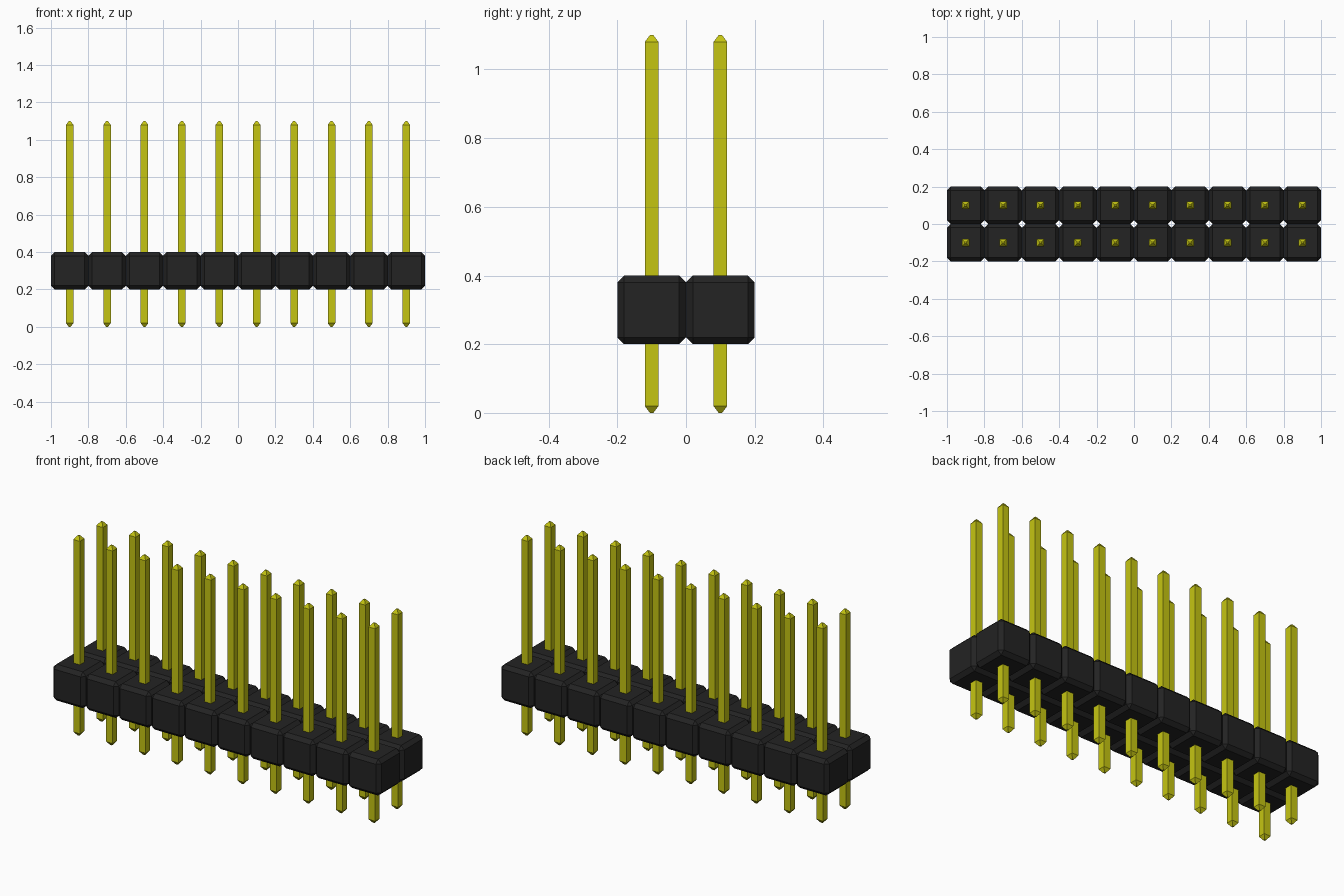
import bpy, bmesh
from mathutils import Matrix

if "Cube" in bpy.data.objects:
    bpy.data.objects.remove(bpy.data.objects["Cube"], do_unlink=True)

COLUMNS, ROWS, PITCH = 10, 2, 0.2
CHAMFER = 0.02
PIN_HALF, TIP_HALF = 0.02, 0.005
BLOCK_Z, PIN_TOP, TIP = 0.3, 1.1, 0.02


def make_material(name, color):
    mat = bpy.data.materials.new(name)
    mat.use_nodes = True
    mat.diffuse_color = color
    mat.node_tree.nodes["Principled BSDF"].inputs["Base Color"].default_value = color
    return mat


def make_mesh(name, bm, mat):
    bmesh.ops.recalc_face_normals(bm, faces=bm.faces)
    mesh = bpy.data.meshes.new(name)
    bm.to_mesh(mesh)
    bm.free()
    mesh.materials.append(mat)
    return mesh


def block_mesh(mat):
    """Plastic cell: a cube with every edge chamfered."""
    bm = bmesh.new()
    bmesh.ops.create_cube(bm, size=PITCH, matrix=Matrix.Translation((0, 0, BLOCK_Z)))
    bmesh.ops.bevel(bm, geom=bm.edges[:], offset=CHAMFER, segments=1, affect='EDGES')
    return make_mesh("housing_cell", bm, mat)


def pin_mesh(mat):
    """Square pin lofted through square sections, tapered at both ends."""
    bm = bmesh.new()
    sections = [(0, TIP_HALF), (TIP, PIN_HALF), (PIN_TOP - TIP, PIN_HALF), (PIN_TOP, TIP_HALF)]
    rings = [[bm.verts.new((sx * r, sy * r, z))
              for sx, sy in ((-1, -1), (1, -1), (1, 1), (-1, 1))] for z, r in sections]
    for low, high in zip(rings, rings[1:]):
        for i in range(4):
            j = (i + 1) % 4
            bm.faces.new((low[i], low[j], high[j], high[i]))
    bm.faces.new(rings[0][::-1])
    bm.faces.new(rings[-1])
    return make_mesh("pin", bm, mat)


black = make_material("black plastic", (0.017, 0.017, 0.017, 1))
gold = make_material("yellow metal", (0.56, 0.56, 0.006, 1))
parts = {"housing_cell": block_mesh(black), "pin": pin_mesh(gold)}

# Grid of cells, each with its pin
for row in range(ROWS):
    for col in range(COLUMNS):
        x = (col - (COLUMNS - 1) / 2) * PITCH
        y = (row - (ROWS - 1) / 2) * PITCH
        for name, mesh in parts.items():
            obj = bpy.data.objects.new(f"{name}_{row + 1}_{col + 1}", mesh)
            obj.location = (x, y, 0)
            bpy.context.collection.objects.link(obj)
